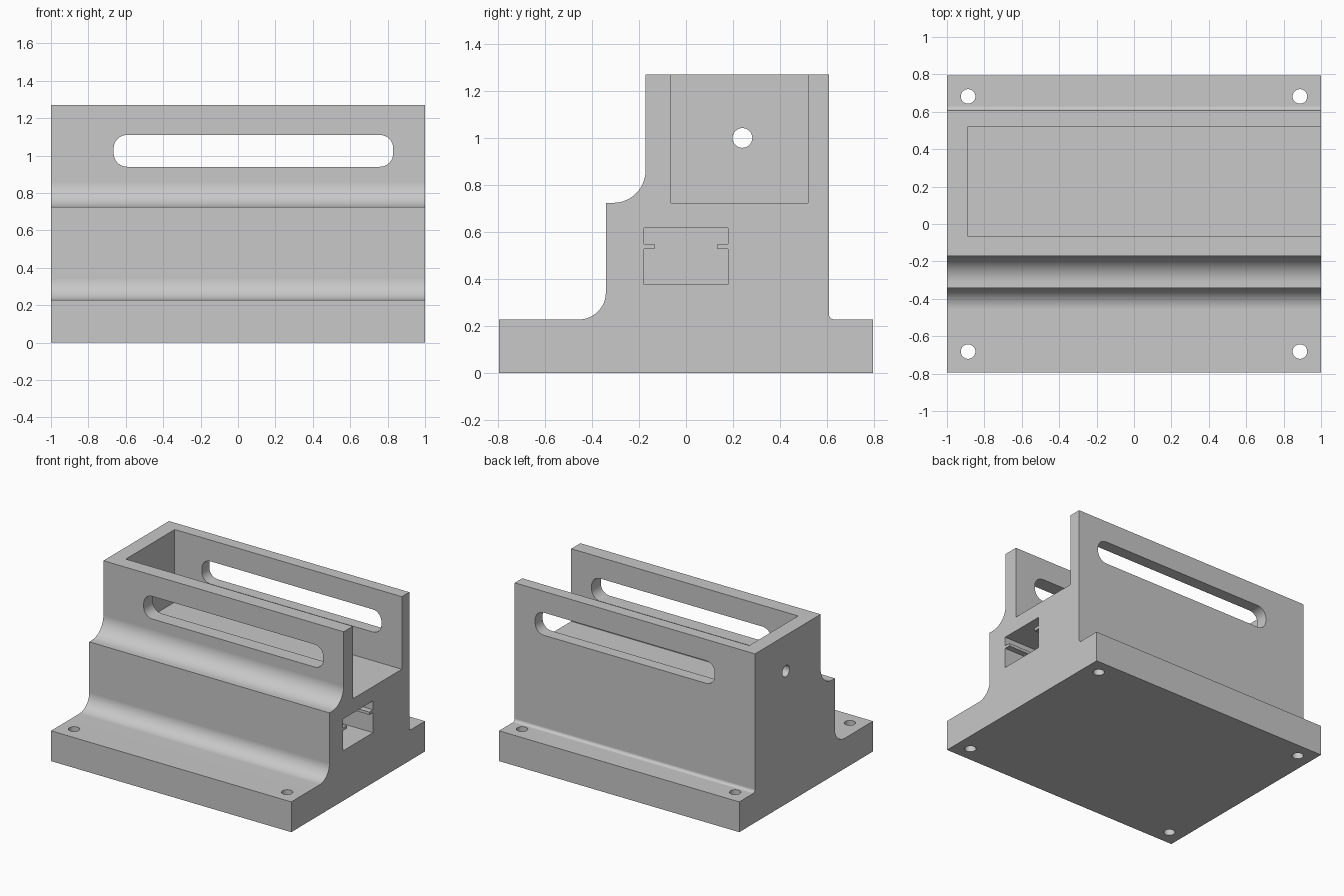
import bpy
import bmesh
from math import cos, sin, pi, radians
from mathutils import Vector

default = bpy.data.objects.get("Cube")
if default:
    bpy.data.objects.remove(default, do_unlink=True)

GREY = (0.58, 0.58, 0.58, 1.0)
grey = bpy.data.materials.new("plain grey")
grey.use_nodes = True
grey.diffuse_color = GREY
grey.node_tree.nodes["Principled BSDF"].inputs["Base Color"].default_value = GREY


def arc(cx, cy, r, start, end, steps=16):
    """Points along an arc, angles in degrees."""
    angles = [radians(start + (end - start) * i / steps) for i in range(steps + 1)]
    return [(cx + r * cos(a), cy + r * sin(a)) for a in angles]


def rounded_box(a0, a1, b0, b1, r):
    return (arc(a1 - r, b1 - r, r, 0, 90, 8) + arc(a0 + r, b1 - r, r, 90, 180, 8)
            + arc(a0 + r, b0 + r, r, 180, 270, 8) + arc(a1 - r, b0 + r, r, 270, 360, 8))


def circle(cx, cy, r, sides=32):
    return arc(cx, cy, r, 0, 360, sides)[:-1]


def prism(name, outline, axis, low, high):
    """Extrude a flat outline along the x, y or z axis."""
    place = {"x": lambda a, b: Vector((low, a, b)),
             "y": lambda a, b: Vector((a, low, b)),
             "z": lambda a, b: Vector((a, b, low))}[axis]
    shift = Vector([(high - low) * (axis == c) for c in "xyz"])
    bm = bmesh.new()
    face = bm.faces.new([bm.verts.new(place(a, b)) for a, b in outline])
    top = bmesh.ops.extrude_face_region(bm, geom=[face])
    bmesh.ops.translate(bm, vec=shift,
                        verts=[v for v in top["geom"] if isinstance(v, bmesh.types.BMVert)])
    bmesh.ops.recalc_face_normals(bm, faces=bm.faces)
    mesh = bpy.data.meshes.new(name)
    bm.to_mesh(mesh)
    bm.free()
    obj = bpy.data.objects.new(name, mesh)
    bpy.context.collection.objects.link(obj)
    return obj


# Stepped body: flanged base, coved front steps, straight back wall
profile = ([(-0.795, 0), (0.795, 0), (0.795, 0.228)]
           + arc(0.63, 0.25, 0.022, 270, 180, 8)
           + [(0.608, 1.27), (-0.172, 1.27)]
           + arc(-0.309, 0.861, 0.137, 0, -90)
           + [(-0.341, 0.724)]
           + arc(-0.456, 0.343, 0.115, 0, -90)
           + [(-0.795, 0.228)])
body = prism("housing_body", profile, "x", -1, 1)
body.data.materials.append(grey)

# Open-topped tray, open at the left end
cutters = [prism("tray_cutter", [(-0.063, 0.724), (0.519, 0.724), (0.519, 1.5), (-0.063, 1.5)],
                 "x", -0.89, 1.2)]

# Lower channel with a thin rail on each side
half = [(0.178, 0.377), (0.178, 0.528), (0.133, 0.528),
        (0.133, 0.549), (0.178, 0.549), (0.178, 0.616)]
channel = half + [(-y, z) for y, z in reversed(half)]
cutters.append(prism("channel_cutter", channel, "x", -0.89, 1.2))

# Long slots through the front and back walls
cutters.append(prism("slot_cutter", rounded_box(-0.665, 0.83, 0.94, 1.11, 0.072), "y", -0.7, 0.9))

# Hole in the closed end wall
cutters.append(prism("end_hole_cutter", circle(0.24, 1.0, 0.042), "x", -1.2, -0.6))

# Mounting holes in the base corners
for x in (-0.887, 0.887):
    for y in (-0.682, 0.682):
        cutters.append(prism("mount_hole_cutter", circle(x, y, 0.039), "z", -0.2, 0.5))

bpy.ops.object.select_all(action="DESELECT")
bpy.context.view_layer.objects.active = body
body.select_set(True)
for cutter in cutters:
    cutter.hide_render = True
    cut = body.modifiers.new("cut", "BOOLEAN")
    cut.operation = "DIFFERENCE"
    cut.solver = "EXACT"
    cut.object = cutter
    bpy.ops.object.modifier_apply(modifier=cut.name)
    bpy.data.objects.remove(cutter, do_unlink=True)

# Smooth coves and holes, flat walls
bpy.ops.object.shade_smooth_by_angle(angle=radians(30))
weighted = body.modifiers.new("flat walls", "WEIGHTED_NORMAL")
weighted.keep_sharp = True
